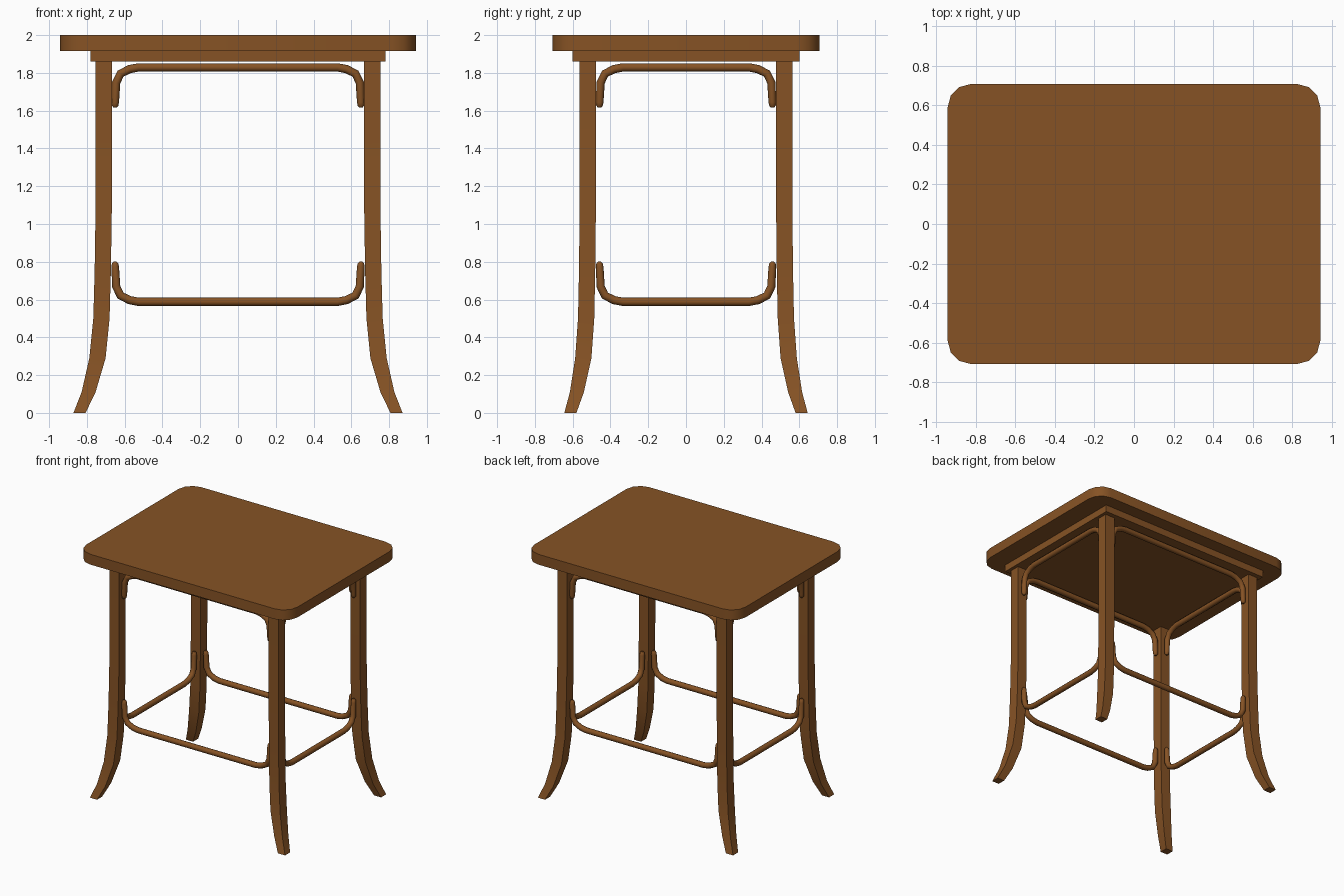
import bpy
import bmesh
from math import sin, cos, pi, radians
from mathutils import Vector

old = bpy.data.objects.get("Cube")
if old:
    bpy.data.objects.remove(old, do_unlink=True)

wood = bpy.data.materials.new("brown wood")
wood.use_nodes = True
wood.diffuse_color = (0.24, 0.086, 0.018, 1)
wood.node_tree.nodes["Principled BSDF"].inputs["Base Color"].default_value = wood.diffuse_color


def loft(name, rings):
    """Skin a list of equal-length point rings and cap both ends."""
    bm = bmesh.new()
    loops = [[bm.verts.new(p) for p in ring] for ring in rings]
    for a, b in zip(loops, loops[1:]):
        for i in range(len(a)):
            j = (i + 1) % len(a)
            bm.faces.new((a[i], a[j], b[j], b[i]))
    bm.faces.new(loops[0])
    bm.faces.new(loops[-1])
    bmesh.ops.recalc_face_normals(bm, faces=bm.faces)
    mesh = bpy.data.meshes.new(name)
    bm.to_mesh(mesh)
    bm.free()
    mesh.materials.append(wood)
    obj = bpy.data.objects.new(name, mesh)
    bpy.context.collection.objects.link(obj)
    bpy.ops.object.select_all(action='DESELECT')
    obj.select_set(True)
    bpy.context.view_layer.objects.active = obj
    bpy.ops.object.shade_smooth_by_angle(angle=radians(40))
    return obj


def rect(x, y, hx, hy, z):
    return [(x + sx * hx, y + sy * hy, z) for sx, sy in ((-1, -1), (1, -1), (1, 1), (-1, 1))]


# Tabletop with rounded corners
def rounded_rect(hx, hy, r, z, steps=3):
    ring = []
    for k, (sx, sy) in enumerate(((1, 1), (-1, 1), (-1, -1), (1, -1))):
        for i in range(steps + 1):
            a = (k + i / steps) * pi / 2
            ring.append((sx * (hx - r) + r * cos(a), sy * (hy - r) + r * sin(a), z))
    return ring


loft("tabletop", [rounded_rect(0.942, 0.708, 0.12, z) for z in (1.917, 2.0)])

# Apron slab under the top
loft("apron", [rect(0, 0, 0.78, 0.6, z) for z in (1.86, 1.917)])

# Legs: height, outward splay, half width
LEG = [(0, 0.128, 0.032), (0.11, 0.08, 0.037), (0.29, 0.033, 0.043),
       (0.5, 0.012, 0.043), (0.75, 0.005, 0.043), (1.08, 0, 0.043), (1.86, 0, 0.043)]
LEG_X, LEG_Y = 0.711, 0.52
for sx, side in ((1, "left"), (-1, "right")):
    for sy, end in ((-1, "front"), (1, "back")):
        loft(f"{end}_{side}_leg",
             [rect(sx * (LEG_X + s), sy * (LEG_Y + s * 0.72), w, w, z) for z, s, w in LEG])

# Bentwood rails: distance in from the tip, rise above the straight part, radius
BEND = [(0, 0.213, 0.008), (0, 0.203, 0.017), (0.001, 0.185, 0.02), (0.006, 0.081, 0.022),
        (0.029, 0.033, 0.022), (0.077, 0.009, 0.022), (0.124, 0, 0.022)]


def rail(name, half, offset, z0, flip, along_x, sides=10):
    path = [(d - half, z0 + flip * h, r) for d, h, r in BEND]
    path += [(-u, z, r) for u, z, r in reversed(path)]
    rings = []
    for i, (u, z, r) in enumerate(path):
        a, b = path[max(i - 1, 0)], path[min(i + 1, len(path) - 1)]
        t = Vector((b[0] - a[0], b[1] - a[1])).normalized()
        ring = []
        for k in range(sides):
            c, s = r * cos(2 * pi * k / sides), r * sin(2 * pi * k / sides)
            pu, pv, pz = u - t.y * c, offset + s, z + t.x * c
            ring.append((pu, pv, pz) if along_x else (pv, pu, pz))
        rings.append(ring)
    loft(name, rings)


for level, z0, flip in (("lower", 0.588, 1), ("upper", 1.829, -1)):
    for sign, end, side in ((-1, "front", "right"), (1, "back", "left")):
        rail(f"{level}_{end}_rail", 0.651, sign * LEG_Y, z0, flip, True)
        rail(f"{level}_{side}_rail", 0.458, sign * LEG_X, z0, flip, False)
